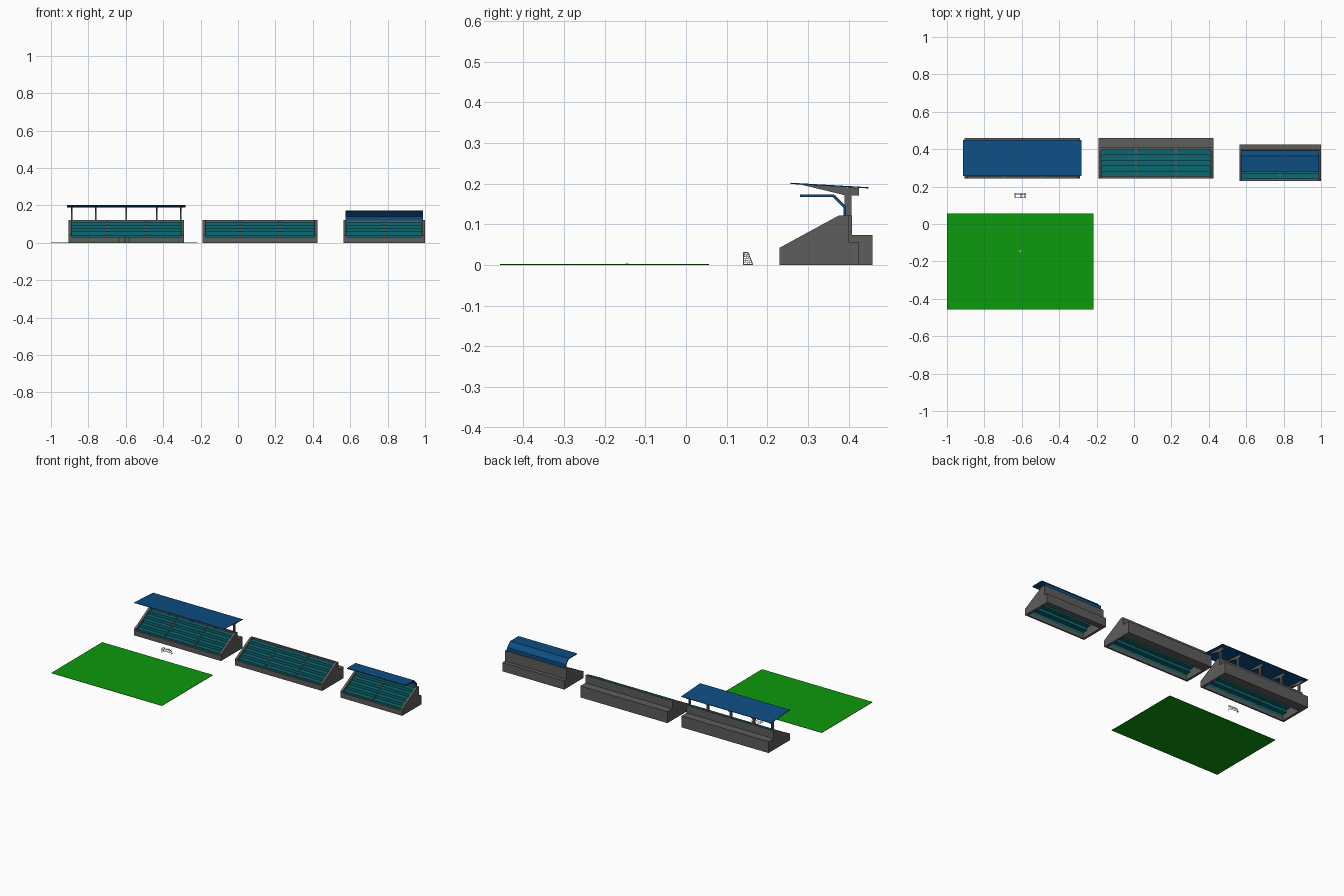
import bpy, bmesh, math
from mathutils import Vector

if "Cube" in bpy.data.objects:
    bpy.data.objects.remove(bpy.data.objects["Cube"])


def material(name, r, g, b):
    m = bpy.data.materials.new(name)
    m.diffuse_color = (r, g, b, 1)
    m.use_nodes = True
    m.node_tree.nodes["Principled BSDF"].inputs["Base Color"].default_value = m.diffuse_color
    return m


GREY = material("concrete grey", 0.11, 0.11, 0.11)
TEAL = material("seat teal", 0.004, 0.135, 0.165)
BLUE = material("roof blue", 0.004, 0.075, 0.225)
GREEN = material("grass green", 0.004, 0.32, 0.004)
WHITE = material("goal white", 0.8, 0.8, 0.8)


def finish(bm, name, mat):
    bmesh.ops.recalc_face_normals(bm, faces=bm.faces)
    me = bpy.data.meshes.new(name)
    bm.to_mesh(me)
    bm.free()
    me.materials.append(mat)
    ob = bpy.data.objects.new(name, me)
    bpy.context.collection.objects.link(ob)
    return ob


def prism(name, pts, x0, x1, mat):
    """Extrude a (y, z) profile from x0 to x1."""
    bm = bmesh.new()
    a = [bm.verts.new((x0, y, z)) for y, z in pts]
    b = [bm.verts.new((x1, y, z)) for y, z in pts]
    n = len(pts)
    bm.faces.new(a)
    bm.faces.new(b[::-1])
    for i in range(n):
        j = (i + 1) % n
        bm.faces.new((a[i], a[j], b[j], b[i]))
    return finish(bm, name, mat)


def rect(y0, y1, z0, z1):
    return [(y0, z0), (y1, z0), (y1, z1), (y0, z1)]


def steps(y0, y1, z0, z1, n, t):
    """Thin stair profile with n risers and treads."""
    d, r = (y1 - y0) / n, (z1 - z0) / n
    top = [(y0, z0)]
    for i in range(n):
        top += [(y0 + i * d, z0 + (i + 1) * r), (y0 + (i + 1) * d, z0 + (i + 1) * r)]
    return top + [(y + t, z - t) for y, z in reversed(top)]


def stand(name, x0, x1, y0, yt, yb, yl, zl, aisles):
    w, top = 0.015, 0.122
    # sloping end walls
    side = [(y0, 0), (y0, 0.042), (yt, top), (yb, top), (yb, 0)]
    prism(name + "_left_wall", side, x0, x0 + w, GREY)
    prism(name + "_right_wall", side, x1 - w, x1, GREY)
    # front wall and stepped back block
    prism(name + "_front_wall", rect(y0, y0 + 0.01, 0, 0.032), x0 + w, x1 - w, GREY)
    yi = yb - 0.011
    prism(name + "_back_wall", [(yi, 0), (yb, 0), (yb, top), (yi, top)], x0 + w, x1 - w, GREY)
    prism(name + "_back_ledge", rect(yb, yl, 0, zl), x0, x1, GREY)
    # seat rows, open underneath
    prism(name + "_seat_rows", steps(y0 + 0.01, yi, 0.024, 0.112, 5, 0.004),
          x0 + w, x1 - w, TEAL)
    # aisle stairs
    for x in aisles:
        prism(name + "_aisle", steps(y0 + 0.009, yi, 0.028, 0.115, 10, 0.004),
              x - 0.005, x + 0.005, GREY)


stand("roofed_stand", -0.905, -0.29, 0.243, 0.39, 0.408, 0.459, 0.073, (-0.7, -0.49))
stand("open_stand", -0.19, 0.425, 0.243, 0.39, 0.408, 0.459, 0.073, (0.01, 0.225))
stand("small_stand", 0.563, 1.0, 0.23, 0.377, 0.4, 0.425, 0.056, (0.78,))

# large flat roof on cantilever posts
prism("large_roof", [(0.257, 0.199), (0.449, 0.188), (0.449, 0.191), (0.257, 0.202)],
      -0.915, -0.28, BLUE)
post = [(0.39, 0.07), (0.407, 0.07), (0.407, 0.171), (0.425, 0.171), (0.425, 0.189),
        (0.28, 0.198), (0.38, 0.174), (0.39, 0.171)]
for x in (-0.89, -0.76, -0.5975, -0.435, -0.305):
    prism("roof_post", post, x - 0.004, x + 0.004, GREY)

# bent roof on the small stand
prism("bent_roof", [(0.28, 0.167), (0.361, 0.167), (0.387, 0.141), (0.387, 0.12),
                    (0.394, 0.12), (0.394, 0.144), (0.364, 0.173), (0.28, 0.173)],
      0.575, 0.988, BLUE)

# pitch and its spot
prism("pitch", rect(-0.457, 0.057, 0, 0.002), -1.0, -0.217, GREEN)
bm = bmesh.new()
bmesh.ops.create_cone(bm, cap_ends=True, segments=12, radius1=0.004, radius2=0.004, depth=0.002)
finish(bm, "pitch_spot", WHITE).location = (-0.608, -0.145, 0.002)


def bars(name, segs, r):
    """Join many thin square bars into one object."""
    bm = bmesh.new()
    for p, q in segs:
        p, q = Vector(p), Vector(q)
        d = q - p
        m = d.to_track_quat('Z', 'Y').to_matrix().to_4x4()
        m.translation = (p + q) / 2
        bmesh.ops.create_cone(bm, cap_ends=True, segments=4, radius1=r, radius2=r,
                              depth=d.length, matrix=m)
    return finish(bm, name, WHITE)


# goal frame and net
gx0, gx1, gy, gt, gb, gh = -0.637, -0.579, 0.141, 0.153, 0.164, 0.03
frame = [((gx0, gy, gh), (gx1, gy, gh)), ((gx0, gb, 0.001), (gx1, gb, 0.001))]
net = []
for x in (gx0, gx1):
    frame += [((x, gy, 0), (x, gy, gh)), ((x, gy, gh), (x, gt, gh)),
              ((x, gt, gh), (x, gb, 0.001)), ((x, gy, 0.001), (x, gb, 0.001))]
    for i in range(1, 6):
        f = i / 6
        net.append(((x, gy, gh * f), (x, gb + (gt - gb) * f, gh * f)))
    for i in range(1, 4):
        f = i / 4
        net.append(((x, gy + (gb - gy) * f, 0), (x, gy + (gt - gy) * f, gh)))
for i in range(1, 12):
    x = gx0 + (gx1 - gx0) * i / 12
    net += [((x, gy, gh), (x, gt, gh)), ((x, gt, gh), (x, gb, 0))]
for i in range(1, 7):
    y = gb + (gt - gb) * i / 6
    net.append(((gx0, y, gh * i / 6), (gx1, y, gh * i / 6)))
net.append(((gx0, 0.147, gh), (gx1, 0.147, gh)))
bars("goal_frame", frame, 0.0011)
bars("goal_net", net, 0.0004)
